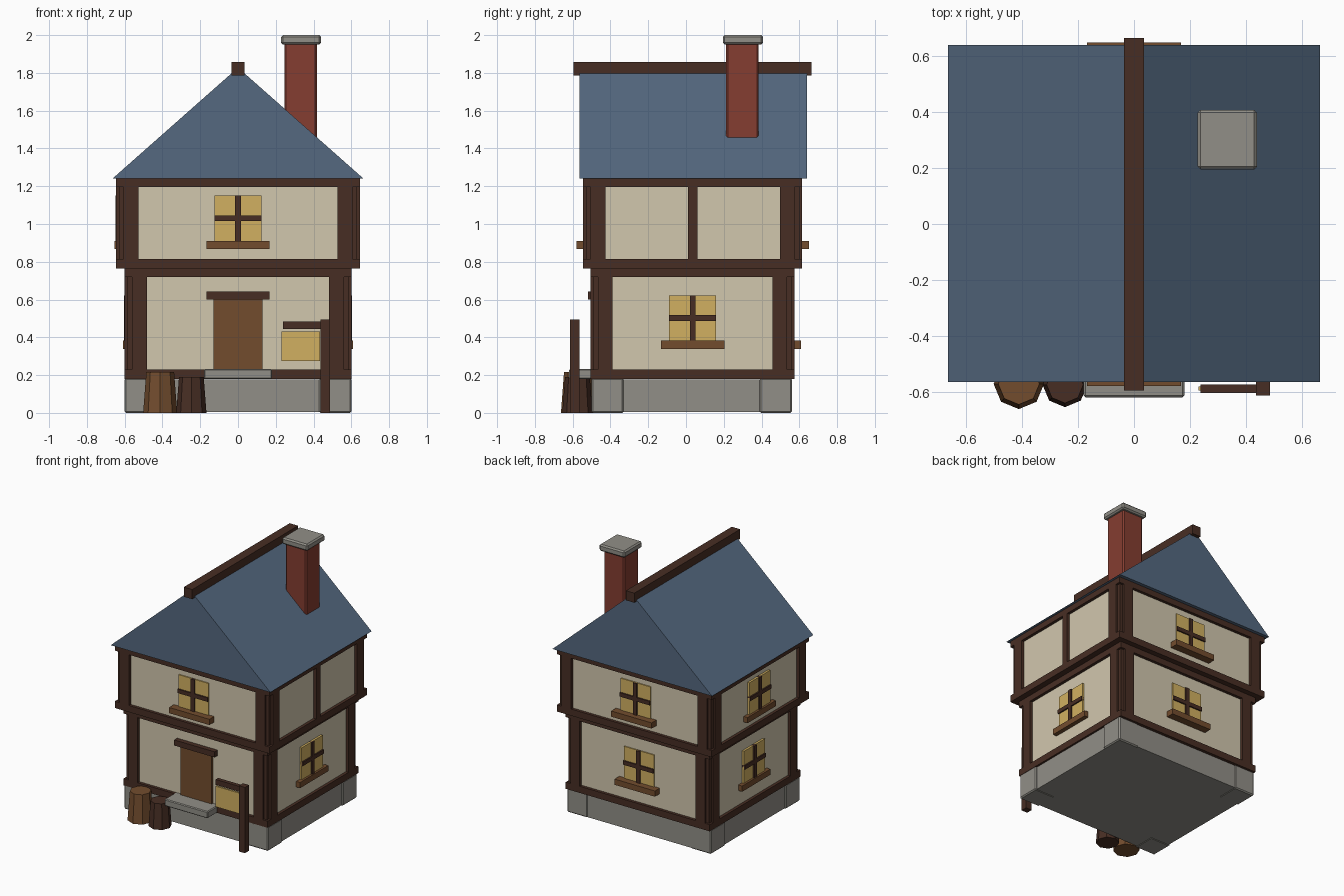
import bpy
import bmesh

cube = bpy.data.objects.get("Cube")
if cube:
    bpy.data.objects.remove(cube, do_unlink=True)


def material(name, *srgb):
    linear = [((c + 0.055) / 1.055) ** 2.4 for c in srgb] + [1]
    mat = bpy.data.materials.new(name)
    mat.use_nodes = True
    mat.diffuse_color = linear
    mat.node_tree.nodes["Principled BSDF"].inputs["Base Color"].default_value = linear
    return mat


PLASTER = material("cream plaster", 0.82, 0.78, 0.68)
TIMBER = material("dark timber", 0.28, 0.18, 0.14)
WOOD = material("brown wood", 0.45, 0.30, 0.18)
STONE = material("grey stone", 0.57, 0.56, 0.53)
SLATE = material("blue roof", 0.33, 0.41, 0.50)
BRICK = material("red brick", 0.52, 0.24, 0.19)
GLASS = material("yellow glow", 0.82, 0.69, 0.38)


def finish(name, bm, mat, bevel=0):
    bmesh.ops.recalc_face_normals(bm, faces=bm.faces)
    mesh = bpy.data.meshes.new(name)
    bm.to_mesh(mesh)
    bm.free()
    mesh.materials.append(mat)
    obj = bpy.data.objects.new(name, mesh)
    bpy.context.collection.objects.link(obj)
    if bevel:
        mod = obj.modifiers.new("soft_edges", "BEVEL")
        mod.width = bevel
        mod.segments = 1
    return obj


def box(name, mat, xs, ys, zs, bevel=0):
    bm = bmesh.new()
    bmesh.ops.create_cube(bm, size=1)
    for v in bm.verts:
        v.co = [min(r) if c < 0 else max(r) for c, r in zip(v.co, (xs, ys, zs))]
    return finish(name, bm, mat, bevel)


MID = 0.035  # depth centre of the house


class Storey:
    """A plaster core with timber frames; parts are placed on a named side."""

    def __init__(self, name, half_x, half_y, bottom, top):
        self.name, self.hx, self.hy = name, half_x, half_y
        self.z = (bottom, top)

    def place(self, side, part, mat, along, out, zs):
        """along = range across the wall, out = range beyond the timber face."""
        name = f"{self.name}_{side}_{part}"
        if side in ("front", "back"):
            s = -1 if side == "front" else 1
            box(name, mat, along, [MID + s * (self.hy + o) for o in out], zs)
        else:
            s = 1 if side == "left" else -1
            box(name, mat, [s * (self.hx + o) for o in out], [MID + a for a in along], zs)

    def build(self, rail_low, rail_high, post, recess=0.022):
        low, high = self.z
        hx, hy = self.hx, self.hy
        box(self.name + "_walls", PLASTER, (recess - hx, hx - recess),
            (MID - hy + recess, MID + hy - recess), (low + 0.01, high))
        # solid floor and ceiling timbers
        for part, zs in (("sill_plate", (low, low + rail_low)), ("top_plate", (high - rail_high, high))):
            box(f"{self.name}_{part}", TIMBER, (-hx, hx), (MID - hy, MID + hy), zs)
        # paired posts leave a small notch along each corner
        notch = 0.04
        zs = (low + rail_low, high - rail_high)
        for side in ("front", "back", "left", "right"):
            half = hx if side in ("front", "back") else hy
            for s, tag in ((-1, "a"), (1, "b")):
                self.place(side, "post_" + tag, TIMBER,
                           (s * (half - notch), s * (half - post)), (-notch, 0), zs)
        inner = 0.015
        for sx in (-1, 1):
            for sy in (-1, 1):
                box(f"{self.name}_corner_post", TIMBER,
                    (sx * (hx - inner), sx * (hx - post)),
                    (MID + sy * (hy - inner), MID + sy * (hy - post)), zs)

    def window(self, side, base):
        half, height, bar = 0.125, 0.24, 0.015
        top, middle = base + height, base + height / 2
        out = 0.004 if side in ("left", "right") else -0.004
        sill = 0.01 if side in ("left", "right") else 0.035
        self.place(side, "window_pane", GLASS, (-half, half), (-0.03, out - 0.01), (base, top))
        self.place(side, "window_upright", TIMBER, (-bar, bar), (-0.03, out), (base, top))
        self.place(side, "window_crossbar", TIMBER, (-half, half), (-0.03, out),
                   (middle - bar, middle + bar))
        self.place(side, "window_sill", WOOD, (-0.168, 0.168), (-0.03, sill), (base - 0.043, base))


# Stone base: recessed slabs between corner blocks
box("foundation", STONE, (-0.588, 0.588), (MID - 0.52, MID + 0.52), (0.004, 0.178))
for sx in (-1, 1):
    for sy in (-1, 1):
        box("foundation_corner", STONE, (sx * 0.43, sx * 0.6),
            (MID - 0.005 + sy * 0.36, MID - 0.005 + sy * 0.53), (0, 0.185), 0.008)

# Two storeys, the upper one jettied
lower = Storey("lower", 0.6, 0.54, 0.18, 0.765)
lower.build(0.05, 0.045, 0.117)
upper = Storey("upper", 0.645, 0.58, 0.765, 1.24)
upper.build(0.05, 0.043, 0.118)
for side in ("back", "left", "right"):
    lower.window(side, 0.382)
for side in ("front", "back", "right"):
    upper.window(side, 0.91)
upper.place("left", "middle_post", TIMBER, (-0.025, 0.025), (-0.03, 0), (0.8, 1.21))

# Door, lintel and step
lower.place("front", "door", WOOD, (-0.13, 0.13), (-0.03, -0.005), (0.23, 0.605))
lower.place("front", "door_lintel", TIMBER, (-0.168, 0.168), (-0.03, 0.014), (0.6, 0.642))
box("door_step", STONE, (-0.18, 0.18), (-0.62, -0.48), (0.18, 0.232), 0.006)

# Gabled roof as a triangular prism
bm = bmesh.new()
ends = [[bm.verts.new((x, y, z)) for x, z in ((-0.665, 1.24), (0.665, 1.24), (0, 1.828))]
        for y in (-0.565, 0.64)]
for end in ends:
    bm.faces.new(end)
for i in range(3):
    j = (i + 1) % 3
    bm.faces.new((ends[0][i], ends[0][j], ends[1][j], ends[1][i]))
finish("roof", bm, SLATE)
box("ridge_beam", TIMBER, (-0.035, 0.035), (-0.595, 0.665), (1.785, 1.857))

# Chimney
box("chimney_stack", BRICK, (0.245, 0.418), (0.212, 0.385), (1.4, 1.96), 0.01)
box("chimney_cap", STONE, (0.228, 0.44), (0.195, 0.408), (1.95, 2), 0.01)


# Chopped log stumps
def stump(name, mat, x, y, radius, height):
    bm = bmesh.new()
    bmesh.ops.create_cone(bm, cap_ends=True, segments=8, radius1=radius,
                          radius2=radius * 0.82, depth=height)
    bmesh.ops.translate(bm, verts=bm.verts, vec=(x, y, height / 2))
    finish(name, bm, mat)


stump("large_stump", WOOD, -0.412, -0.572, 0.09, 0.217)
stump("small_stump", TIMBER, -0.247, -0.575, 0.08, 0.19)

# Hanging sign
box("sign_post", TIMBER, (0.437, 0.487), (-0.613, -0.565), (0, 0.495))
box("sign_arm", TIMBER, (0.237, 0.44), (-0.604, -0.574), (0.445, 0.485))
box("sign_board", GLASS, (0.23, 0.435), (-0.596, -0.582), (0.275, 0.43))
